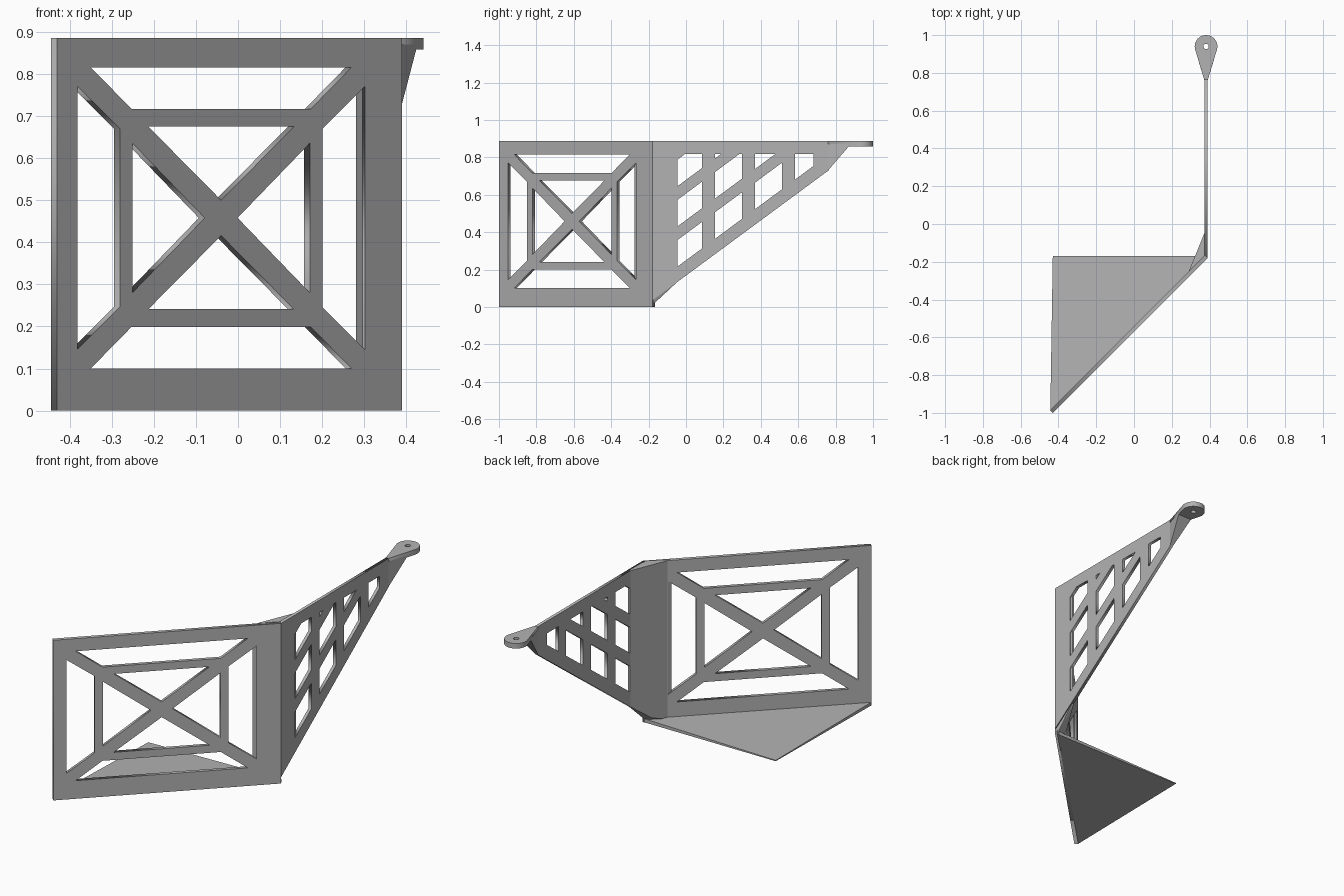
import bpy, bmesh, math
from mathutils import Matrix, Vector

if "Cube" in bpy.data.objects:
    bpy.data.objects.remove(bpy.data.objects["Cube"])

GREY = bpy.data.materials.new("plain_grey")
GREY.diffuse_color = (0.45, 0.45, 0.45, 1)
GREY.use_nodes = True
GREY.node_tree.nodes["Principled BSDF"].inputs["Base Color"].default_value = GREY.diffuse_color
TOP = 0.886


def add_object(name, bm):
    bmesh.ops.remove_doubles(bm, verts=bm.verts, dist=1e-5)
    bmesh.ops.recalc_face_normals(bm, faces=bm.faces)
    mesh = bpy.data.meshes.new(name)
    bm.to_mesh(mesh)
    bm.free()
    mesh.materials.clear()
    mesh.materials.append(GREY)
    obj = bpy.data.objects.new(name, mesh)
    bpy.context.collection.objects.link(obj)
    return obj


def plate(name, loops, thickness, origin, ax, ay, az):
    """Extrude an outline with holes, centred on the plane at origin."""
    curve = bpy.data.curves.new(name + "_profile", 'CURVE')
    curve.dimensions = '2D'
    curve.fill_mode = 'BOTH'
    curve.extrude = thickness / 2
    for loop in loops:
        s = curve.splines.new('POLY')
        s.points.add(len(loop) - 1)
        for p, (u, v) in zip(s.points, loop):
            p.co = (u, v, 0, 1)
        s.use_cyclic_u = True
    tmp = bpy.data.objects.new(name + "_profile", curve)
    bpy.context.collection.objects.link(tmp)
    bpy.context.view_layer.update()
    mesh = bpy.data.meshes.new_from_object(
        tmp.evaluated_get(bpy.context.evaluated_depsgraph_get()))
    bm = bmesh.new()
    bm.from_mesh(mesh)
    bpy.data.objects.remove(tmp)
    bpy.data.curves.remove(curve)
    bpy.data.meshes.remove(mesh)
    m = Matrix((ax, ay, az)).transposed().to_4x4()
    m.translation = origin
    bm.transform(m)
    return add_object(name, bm)


def hull(name, points):
    bm = bmesh.new()
    for p in points:
        bm.verts.new(p)
    res = bmesh.ops.convex_hull(bm, input=bm.verts)
    loose = [v for v in bm.verts if not v.link_faces]
    bmesh.ops.delete(bm, geom=loose, context='VERTS')
    return add_object(name, bm)


def clip_top(poly, limit):
    """Keep the part of a polygon below a height."""
    out = []
    for (u0, v0), (u1, v1) in zip(poly, poly[1:] + poly[:1]):
        if v0 <= limit:
            out.append((u0, v0))
        if (v0 - limit) * (v1 - limit) < 0:
            t = (limit - v0) / (v1 - v0)
            out.append((u0 + t * (u1 - u0), limit))
    return out


# Diagonal panel: frame, inner square and cross braces left between cutouts
cx, cz = -0.04, 0.458
loops = [[(-0.43, 0), (0.39, 0), (0.39, TOP), (-0.43, TOP)]]
for s in (1, -1):
    loops.append([(cx - .31, cz + s * .358), (cx + .31, cz + s * .358),
                  (cx + .213, cz + s * .259), (cx - .213, cz + s * .259)])
    loops.append([(cx - .173, cz + s * .217), (cx + .173, cz + s * .217),
                  (cx, cz + s * .042)])
    loops.append([(cx + s * .342, cz - .313), (cx + s * .342, cz + .313),
                  (cx + s * .241, cz + .212), (cx + s * .241, cz - .212)])
    loops.append([(cx + s * .211, cz - .178), (cx + s * .211, cz + .178),
                  (cx + s * .039, cz)])
n = Vector((1, -1, 0)).normalized()
plate("diagonal_panel", loops, 0.02, Vector((0, -0.57, 0)) - n * 0.01,
      (1, 1, 0), (0, 0, 1), n)

# Side wall: tapering plate with slanted lattice cutouts
slope = 0.74
loops = [[(-0.18, 0.035), (0.765, 0.732), (0.765, TOP), (-0.18, TOP)]]
for col in range(4):
    y0 = -0.06 + 0.2145 * col
    y1 = y0 + (0.097 if col == 3 else 0.145)
    for row in range(3):
        b = 0.205 + 0.215 * row
        z0, z1 = b + slope * (y0 + 0.06), b + slope * (y1 + 0.06)
        above_edge = row >= 0 and z0 < 0.81
        if above_edge:
            hole = [(y0, z0), (y1, z1), (y1, z1 + 0.142), (y0, z0 + 0.142)]
            loops.append(clip_top(hole, 0.818))
plate("side_wall", loops, 0.017, (0.3815, 0, 0),
      (0, 1, 0), (0, 0, 1), (1, 0, 0))

# Corner fillet joining the wall and the panel
hull("corner_fillet", [
    (0.28, -0.275, 0), (0.375, -0.19, 0), (0.385, -0.18, 0.035),
    (0.325, -0.165, 0.04), (0.374, -0.045, 0.135), (0.385, -0.045, 0.135),
    (0.28, -0.275, TOP), (0.385, -0.18, TOP), (0.325, -0.165, TOP),
    (0.374, -0.045, TOP), (0.385, -0.045, TOP)])

# Triangular base, thinning towards its free corner
hull("base_plate", [
    (-0.443, -0.985, 0), (0.385, -0.17, 0), (-0.43, -0.17, 0),
    (-0.443, -0.985, 0.018), (0.385, -0.17, 0.02), (-0.43, -0.17, 0.005)])

# Mounting tab: teardrop with a screw hole
tx, ty = 0.3815, 0.94
arc = [math.radians(-17 + 214 * i / 32) for i in range(33)]
outline = [(tx + .06 * math.cos(a), ty + .06 * math.sin(a)) for a in arc]
outline += [(tx - .0085, 0.76), (tx + .0085, 0.76)]
ring = [math.tau * i / 24 for i in range(24)]
screw = [(tx + .014 * math.cos(a), ty + .014 * math.sin(a)) for a in ring]
plate("mounting_tab", [outline, screw], 0.028, (0, 0, TOP - 0.014),
      (1, 0, 0), (0, 1, 0), (0, 0, 1))

# Gusset flaring from the wall up to the tab
hull("tab_gusset", [(tx + s * w, y, z) for s in (1, -1) for w, y, z in (
    (.0085, .76, .73), (.0085, .76, .87), (.042, .87, .858), (.042, .87, .87))])
